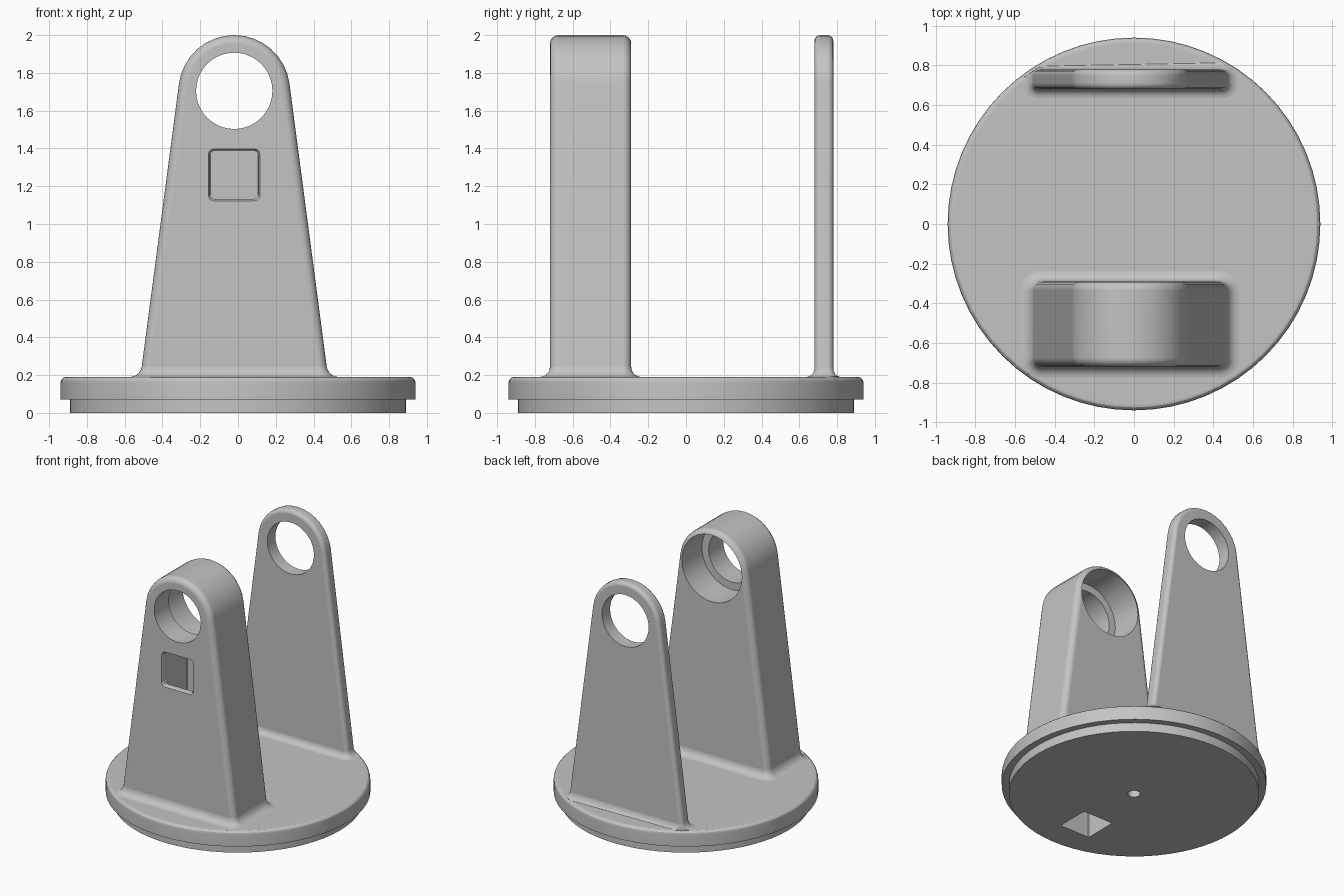
import bpy, bmesh, math
from mathutils import Vector

cube = bpy.data.objects.get("Cube")
if cube:
    bpy.data.objects.remove(cube)

grey = bpy.data.materials.new("plain_grey")
grey.use_nodes = True
grey.diffuse_color = (0.55, 0.55, 0.55, 1)
grey.node_tree.nodes["Principled BSDF"].inputs["Base Color"].default_value = grey.diffuse_color

CX, EYE_Z, ARCH_R = -0.02, 1.705, 0.295   # shared upright axis, eye height, arch radius
TAPER = math.radians(7.5)
DECK = 0.19                               # top of the base


def loft(name, rings, caps=True):
    """Skin a list of equal-length closed rings."""
    bm = bmesh.new()
    loops = [[bm.verts.new(p) for p in ring] for ring in rings]
    for a, b in zip(loops, loops[1:]):
        for i in range(len(a)):
            j = (i + 1) % len(a)
            bm.faces.new((a[i], a[j], b[j], b[i]))
    if caps:
        bm.faces.new(loops[0])
        bm.faces.new(loops[-1])
    bmesh.ops.recalc_face_normals(bm, faces=bm.faces)
    mesh = bpy.data.meshes.new(name)
    bm.to_mesh(mesh)
    bm.free()
    mesh.materials.append(grey)
    obj = bpy.data.objects.new(name, mesh)
    bpy.context.collection.objects.link(obj)
    return obj


def circle(r, n):
    return [(r * math.cos(2 * math.pi * i / n), r * math.sin(2 * math.pi * i / n)) for i in range(n)]


def rounded_rect(w, h, r, steps=5):
    """Half sizes w, h with corner radius r."""
    pts = []
    for k, (sx, sy) in enumerate(((1, 1), (-1, 1), (-1, -1), (1, -1))):
        for i in range(steps + 1):
            a = math.pi / 2 * (k + i / steps)
            pts.append((sx * (w - r) + r * math.cos(a), sy * (h - r) + r * math.sin(a)))
    return pts


def half_width(z, inset=0):
    return (ARCH_R - inset - math.sin(TAPER) * (z - EYE_Z)) / math.cos(TAPER)


def arch(inset, y, steps=16):
    """Tapered upright outline with a round top."""
    r, foot = ARCH_R - inset, DECK - 0.05
    pts = [Vector((CX + half_width(foot, inset), y, foot))]
    for i in range(steps + 1):
        a = TAPER + (math.pi - 2 * TAPER) * i / steps
        pts.append(Vector((CX + r * math.cos(a), y, EYE_Z + r * math.sin(a))))
    pts.append(Vector((CX - half_width(foot, inset), y, foot)))
    return pts


def upright(name, y0, y1, r, steps=4):
    """Upright with rounded front and back rims."""
    rings = []
    for i in range(steps + 1):
        a = math.pi / 2 * i / steps
        rings.append((r * (1 - math.sin(a)), r * (1 - math.cos(a))))
    front = [arch(ins, y0 + d) for ins, d in rings]
    back = [arch(ins, y1 - d) for ins, d in reversed(rings)]
    return loft(name, front + back)


def fillet(name, y0, y1, r, f, steps=5):
    """Concave skirt joining an upright to the base, kept inside the rim."""
    rings = []
    for i in range(steps + 1):
        a = math.pi / 2 * i / steps
        z, out = DECK + f * (1 - math.sin(a)), f * (1 - math.cos(a))
        ring = []
        for x, y in rounded_rect(half_width(z) + out, (y1 - y0) / 2 + out, r + out):
            p = Vector((x + CX, y + (y0 + y1) / 2))
            if p.length > 0.925:
                p *= 0.925 / p.length
            ring.append((p.x, p.y, z))
        rings.append(ring)
    return loft(name, rings[::-1], caps=False)


def bore(name, r, y0, y1):
    return loft(name, [[(CX + x, y, EYE_Z + z) for x, z in circle(r, 40)] for y in (y0, y1)])


def cut(obj, cutters):
    bpy.context.view_layer.objects.active = obj
    for c in cutters:
        m = obj.modifiers.new("cut", "BOOLEAN")
        m.operation, m.solver, m.object = "DIFFERENCE", "EXACT", c
        bpy.ops.object.modifier_apply(modifier=m.name)


# Stepped round base with a softened top edge
base_profile = [(0.89, 0), (0.89, 0.07), (0.94, 0.07), (0.94, 0.16),
                (0.936, 0.175), (0.925, 0.186), (0.91, DECK)]
base = loft("base", [[(x, y, z) for x, y in circle(r, 64)] for r, z in base_profile])

# Thick front upright and thin back upright
front_upright = upright("front_upright", -0.72, -0.29, 0.045)
back_upright = upright("back_upright", 0.68, 0.78, 0.03)
front_fillet = fillet("front_fillet", -0.72, -0.29, 0.045, 0.055)
back_fillet = fillet("back_fillet", 0.68, 0.78, 0.03, 0.045)

# Cutters: eye holes, bearing seat, cable channel, window and pin hole
eye = bore("eye_cutter", 0.202, -1, 1)
seat = bore("seat_cutter", 0.26, -0.54, -0.2)
channel = loft("channel_cutter", [[(CX + x, y - 0.55, z) for x, y in rounded_rect(0.13, 0.13, 0.005, 1)]
                                  for z in (-0.1, 1.39)])
window = loft("window_cutter", [[(CX + x, y, 1.26 + z) for x, z in rounded_rect(w, w, 0.03)]
                                for y, w in ((-0.75, 0.15), (-0.72, 0.137), (-0.705, 0.129), (-0.55, 0.129))])
pin = loft("pin_cutter", [[(x, y, z) for x, y in circle(0.045, 24)] for z in (-0.1, 0.1)])

cut(base, [channel, pin])
cut(front_upright, [eye, seat, channel, window])
cut(back_upright, [eye])
for helper in (eye, seat, channel, window, pin):
    bpy.data.objects.remove(helper)

# Smooth shading with crisp machined edges
for obj in (base, front_upright, back_upright, front_fillet, back_fillet):
    bpy.ops.object.select_all(action="DESELECT")
    obj.select_set(True)
    bpy.context.view_layer.objects.active = obj
    bpy.ops.object.shade_smooth_by_angle(angle=math.radians(30))
    normals = obj.modifiers.new("weighted_normals", "WEIGHTED_NORMAL")
    normals.keep_sharp = True
